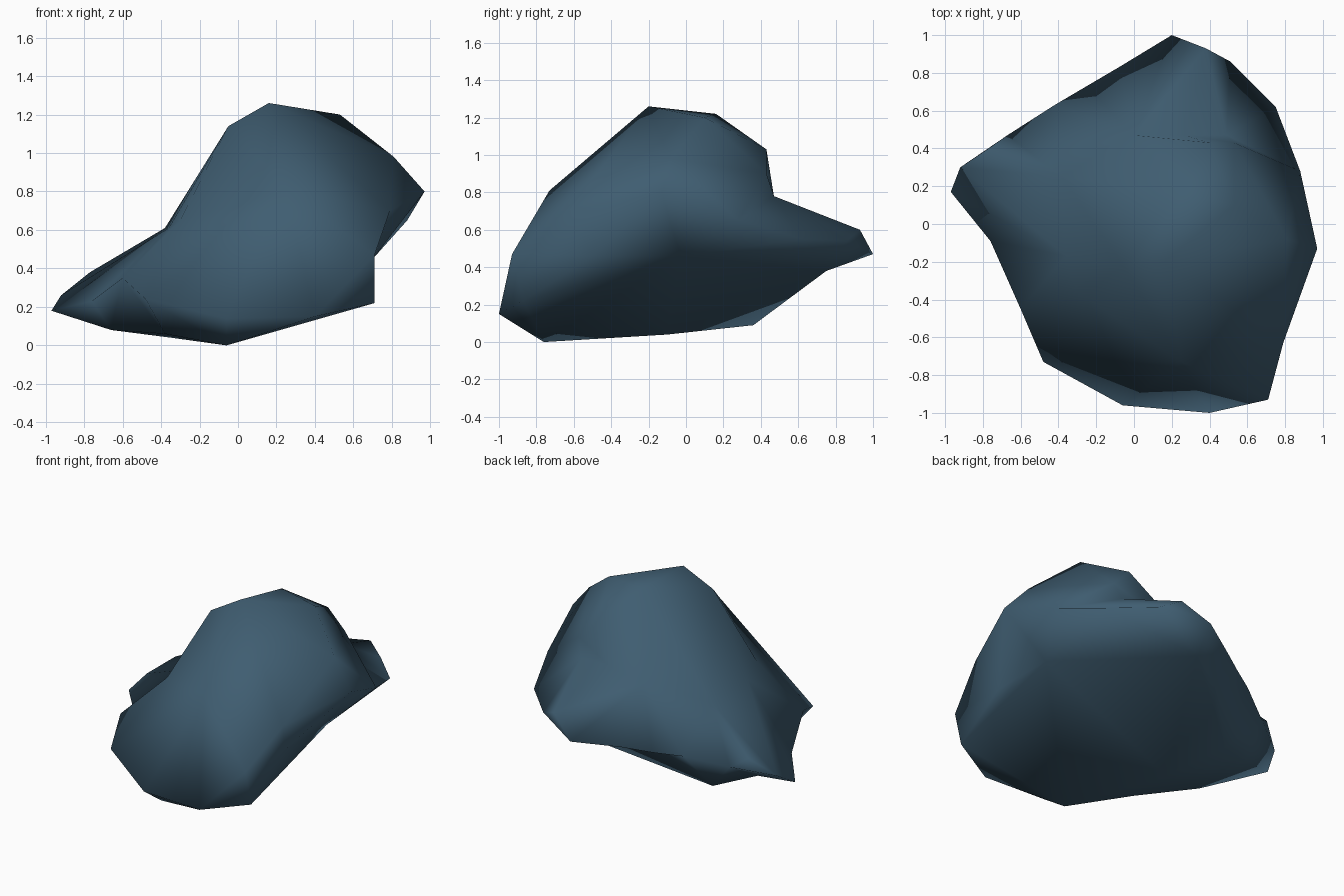
import bpy, bmesh
from mathutils import Vector

# Corner points of the boulder, grouped by region
crown = [(.16, -.20, 1.26), (.23, .16, 1.22), (.53, .10, 1.20), (-.05, -.23, 1.14),
         (.40, .43, 1.03), (.53, .43, .90), (.81, -.08, .98)]
flanks = [(.97, -.13, .80), (.88, .28, .65), (.79, -.63, .70), (.25, -.73, .81),
          (.71, -.93, .47), (-.36, -.17, .61), (-.60, -.45, .35), (-.48, -.73, .24),
          (-.30, -.36, .65), (.71, -.50, .46)]
back_ledge = [(.49, .47, .78), (.27, .47, .78), (.0, .47, .73), (-.38, .25, .61),
              (.38, .93, .60), (.20, 1.0, .47), (.51, .86, .54), (.75, .62, .55),
              (-.08, .83, .44), (-.25, .73, .41), (-.42, .63, .39)]
left_tip = [(-.97, .17, .18), (-.92, .30, .26), (-.77, .40, .38), (-.76, -.09, .23),
            (-.67, .47, .32)]
underside = [(-.06, -.76, 0), (-.06, -.96, .14), (.40, -1.0, .15), (.71, -.87, .22),
             (.71, -.03, .46), (.10, .75, .38), (-.46, .36, .09), (-.66, -.14, .08),
             (-.35, -.10, .04), (-.38, -.45, .06), (-.70, .20, .165), (-.20, .58, .345)]

points = [Vector(p) for p in crown + flanks + back_ledge + left_tip + underside]
centre = Vector((.15, -.1, .58))

# Skin: hull the directions from the centre, then pull each corner to its place
bm = bmesh.new()
verts = [bm.verts.new((p - centre).normalized()) for p in points]
bmesh.ops.convex_hull(bm, input=verts)
for v, p in zip(verts, points):
    v.co = p
bmesh.ops.recalc_face_normals(bm, faces=bm.faces[:])
for f in bm.faces:
    f.smooth = True

mesh = bpy.data.meshes.new("boulder")
bm.to_mesh(mesh)
bm.free()

# Slate blue stone
stone = bpy.data.materials.new("slate_blue_stone")
stone.diffuse_color = (.05, .11, .165, 1)
mesh.materials.append(stone)
boulder = bpy.data.objects.new("boulder", mesh)
bpy.context.collection.objects.link(boulder)
